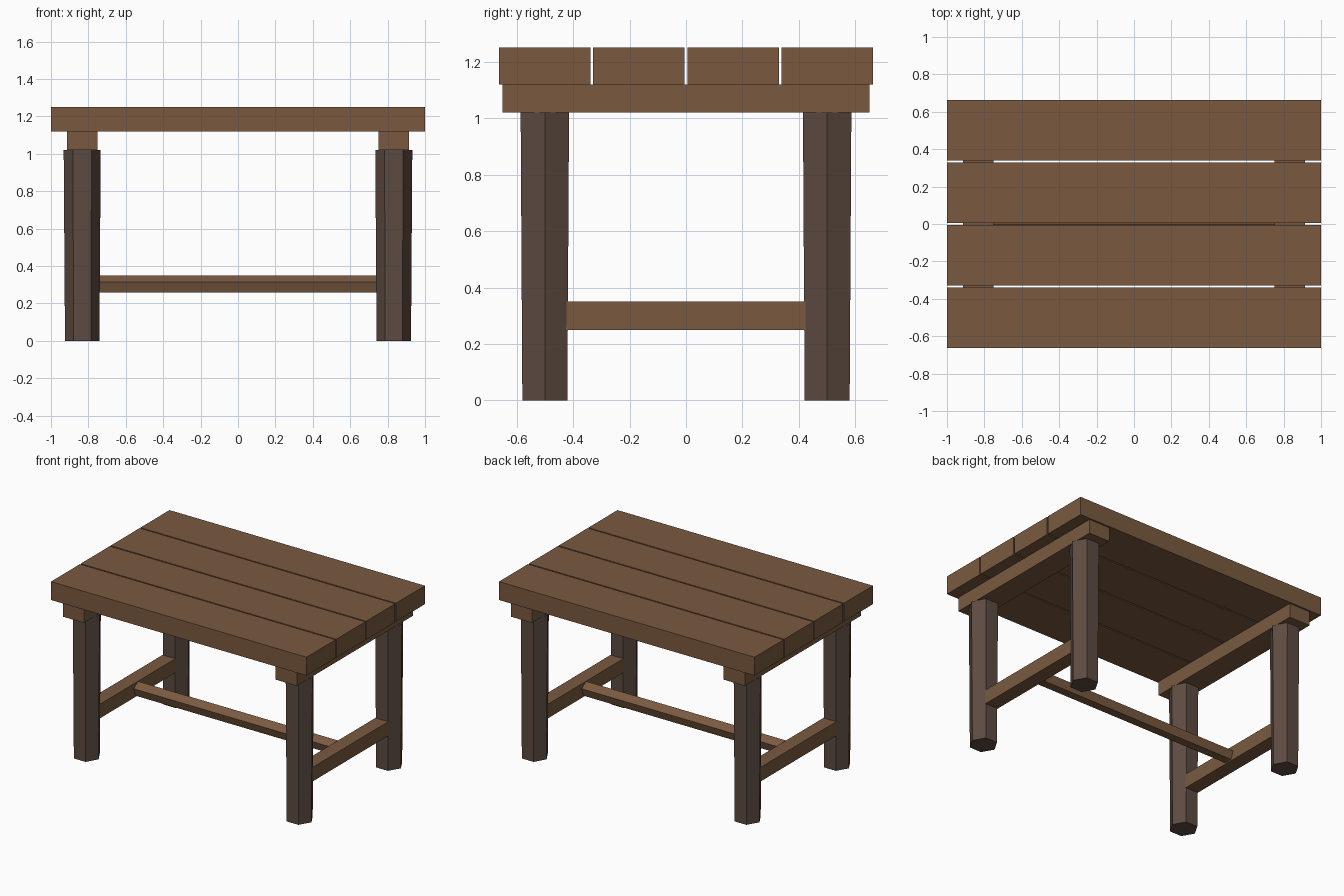
import bpy, bmesh, math
from mathutils import Matrix

if "Cube" in bpy.data.objects:
    bpy.data.objects.remove(bpy.data.objects["Cube"])


def material(name, rgb):
    m = bpy.data.materials.new(name)
    m.diffuse_color = (*rgb, 1.0)
    m.use_nodes = True
    m.node_tree.nodes["Principled BSDF"].inputs["Base Color"].default_value = m.diffuse_color
    return m


wood = material("brown wood", (0.195, 0.102, 0.051))
dark_wood = material("dark brown wood", (0.109, 0.070, 0.054))


def add_object(name, bm, mat):
    bmesh.ops.recalc_face_normals(bm, faces=bm.faces)
    me = bpy.data.meshes.new(name)
    bm.to_mesh(me)
    bm.free()
    me.materials.append(mat)
    ob = bpy.data.objects.new(name, me)
    bpy.context.collection.objects.link(ob)
    return ob


def box(name, centre, size, mat):
    bm = bmesh.new()
    bmesh.ops.create_cube(bm, size=1.0,
                          matrix=Matrix.Translation(centre) @ Matrix.Diagonal((*size, 1.0)))
    return add_object(name, bm, mat)


def prism(name, sides, r_start, r_end, length, transform, mat, first_angle=0.0):
    """Tapered prism along local z, centred on its origin."""
    bm = bmesh.new()
    rings = []
    for r, z in ((r_start, -length / 2), (r_end, length / 2)):
        rings.append([bm.verts.new((r * math.cos(first_angle + i * math.tau / sides),
                                    r * math.sin(first_angle + i * math.tau / sides), z))
                      for i in range(sides)])
    low, high = rings
    for i in range(sides):
        j = (i + 1) % sides
        bm.faces.new((low[i], low[j], high[j], high[i]))
    bm.faces.new(low[::-1])
    bm.faces.new(high)
    bm.transform(transform)
    return add_object(name, bm, mat)


# Four table top planks with narrow gaps
for i in range(4):
    box(f"top_plank_{i + 1}", (0, (i - 1.5) * 0.3335, 1.185), (2.0, 0.324, 0.13), wood)

for side, sx in (("left", -1), ("right", 1)):
    # Beam under the planks and low side rail
    box(f"{side}_beam", (sx * 0.833, 0, 1.07), (0.165, 1.30, 0.10), wood)
    box(f"{side}_rail", (sx * 0.833, 0, 0.30), (0.10, 0.90, 0.10), wood)
    # Six-sided legs, slightly wider at the top
    for end, sy in (("front", -1), ("back", 1)):
        prism(f"{end}_{side}_leg", 6, 0.092, 0.099, 1.02,
              Matrix.Translation((sx * 0.833, sy * 0.5, 0.51)), dark_wood)

# Five-sided long stretcher joining the rails, one edge upward
prism("long_stretcher", 5, 0.05, 0.05, 1.60,
      Matrix.Translation((0, 0, 0.30)) @ Matrix.Rotation(math.pi / 2, 4, 'Y'),
      wood, math.pi)
